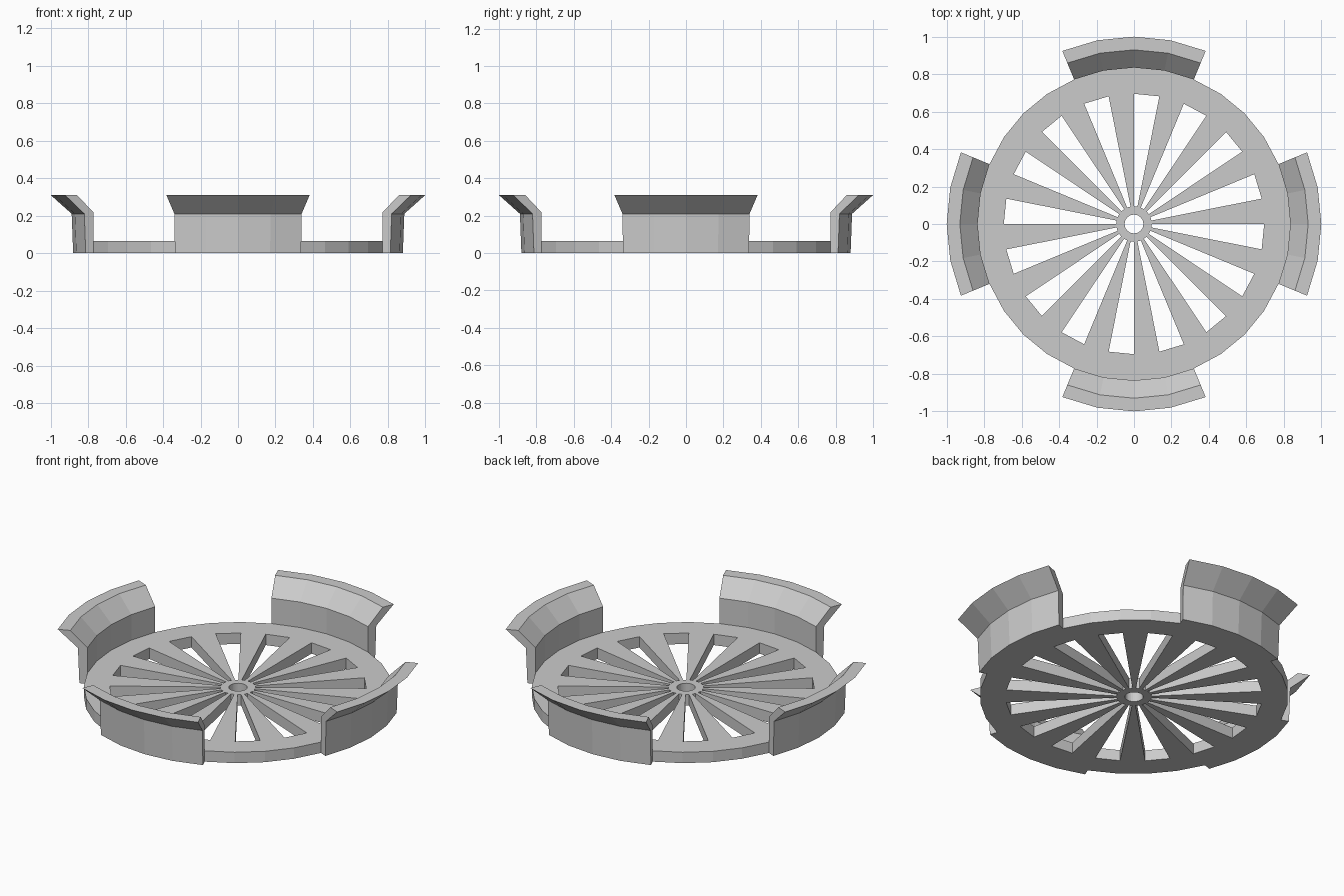
import bpy, bmesh
from math import sin, cos, tau

cube = bpy.data.objects.get("Cube")
if cube:
    bpy.data.objects.remove(cube)

SIDES = 32
HUB_IN, HUB_OUT, SPOKE_OUT, RIM_OUT = 0.05, 0.095, 0.695, 0.835
THICK = 0.065

grey = bpy.data.materials.new("plain_grey")
grey.use_nodes = True
colour = (0.6, 0.6, 0.6, 1)
grey.diffuse_color = colour
grey.node_tree.nodes["Principled BSDF"].inputs["Base Color"].default_value = colour


def polar(r, step, z=0.0):
    a = tau * step / SIDES
    return (r * cos(a), r * sin(a), z)


def finish(bm, name):
    bmesh.ops.recalc_face_normals(bm, faces=bm.faces)
    mesh = bpy.data.meshes.new(name)
    bm.to_mesh(mesh)
    bm.free()
    mesh.materials.append(grey)
    obj = bpy.data.objects.new(name, mesh)
    bpy.context.collection.objects.link(obj)
    return obj


# Spoked disc: hub ring, every second sector a spoke, outer rim
bm = bmesh.new()
rings = [[bm.verts.new(polar(r, i)) for i in range(SIDES)]
         for r in (HUB_IN, HUB_OUT, SPOKE_OUT, RIM_OUT)]
for k in range(3):
    for i in range(SIDES):
        if k == 1 and i % 2:
            continue
        j = (i + 1) % SIDES
        bm.faces.new((rings[k][i], rings[k + 1][i], rings[k + 1][j], rings[k][j]))
solid = bmesh.ops.extrude_face_region(bm, geom=bm.faces[:])
top = [g for g in solid["geom"] if isinstance(g, bmesh.types.BMVert)]
bmesh.ops.translate(bm, verts=top, vec=(0, 0, THICK))
finish(bm, "spoked_disc")

# Upright flange with a flared lip, swept along four rim segments
PROFILE = [(RIM_OUT, 0), (0.88, 0), (0.888, 0.21),
           (1.0, 0.31), (0.93, 0.31), (RIM_OUT, 0.217)]


def flange(name, centre):
    bm = bmesh.new()
    rows = [[bm.verts.new(polar(r, centre + s, z)) for r, z in PROFILE]
            for s in range(-2, 3)]
    n = len(PROFILE)
    for a, b in zip(rows, rows[1:]):
        for i in range(n):
            j = (i + 1) % n
            bm.faces.new((a[i], a[j], b[j], b[i]))
    bm.faces.new(rows[0])
    bm.faces.new(rows[-1])
    finish(bm, name)


for q, side in enumerate(("left", "back", "right", "front")):
    flange(side + "_flange", q * SIDES // 4)
